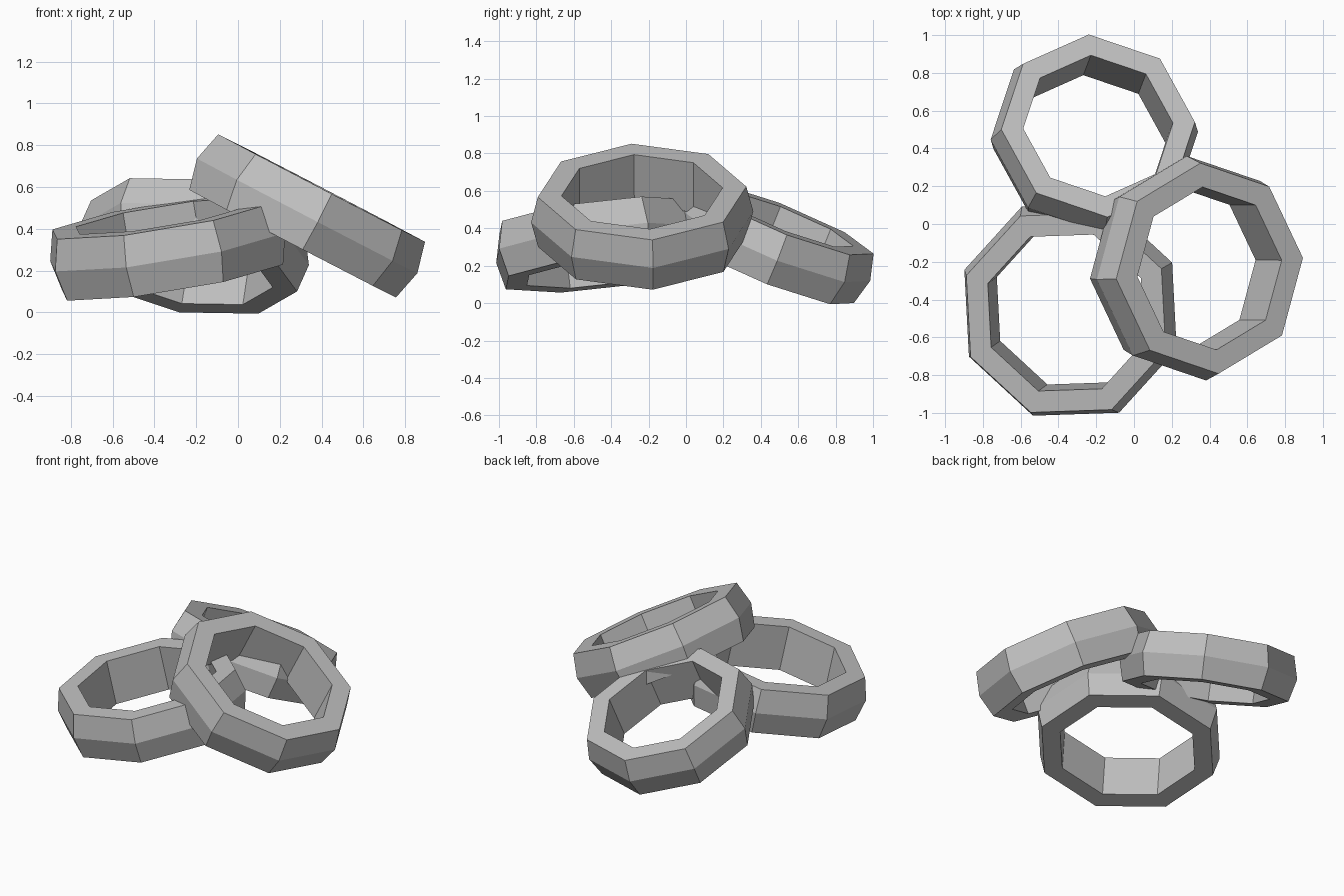
import bpy, bmesh
from math import tau, cos, sin
from mathutils import Vector, Matrix

cube = bpy.data.objects.get("Cube")
if cube:
    bpy.data.objects.remove(cube, do_unlink=True)

SIDES = 8

# Plain grey metal shared by all rings
grey = bpy.data.materials.new("plain_grey")
grey.use_nodes = True
colour = (0.52, 0.52, 0.52, 1)
grey.diffuse_color = colour
bsdf = next(n for n in grey.node_tree.nodes if n.type == 'BSDF_PRINCIPLED')
bsdf.inputs["Base Color"].default_value = colour


def make_ring(name, centre, normal, corner, outer, inner, height, bulge=0.037):
    """Octagonal ring; centre is the middle of its top face, corner points to one vertex."""
    z = Vector(normal).normalized()
    x = Vector(corner)
    x = (x - z * x.dot(z)).normalized()
    y = z.cross(x)
    frame = Matrix((x, y, z)).transposed().to_4x4()
    frame.translation = Vector(centre)

    # Cross-section: flat bore, flat rims, ridged outer wall
    profile = [(inner, 0), (inner, -height), (outer, -height),
               (outer + bulge, -height / 2), (outer, 0)]
    bm = bmesh.new()
    loops = []
    for i in range(SIDES):
        a = tau * i / SIDES
        loops.append([bm.verts.new((r * cos(a), r * sin(a), h)) for r, h in profile])
    for i in range(SIDES):
        here, there = loops[i], loops[(i + 1) % SIDES]
        for j in range(len(profile)):
            k = (j + 1) % len(profile)
            bm.faces.new((here[j], here[k], there[k], there[j]))
    bmesh.ops.recalc_face_normals(bm, faces=bm.faces)

    mesh = bpy.data.meshes.new(name)
    bm.to_mesh(mesh)
    bm.free()
    mesh.materials.append(grey)
    ring = bpy.data.objects.new(name, mesh)
    ring.matrix_world = frame
    bpy.context.collection.objects.link(ring)
    return ring


# Leaning ring on the left, resting on the other two
make_ring("left_leaning_ring", (0.40, -0.235, 0.595), (0.462, -0.005, 0.887),
          (0.98, 0.11, -0.51), 0.56, 0.433, 0.30)

# Nearly level ring at the front right
make_ring("front_right_ring", (-0.36, -0.47, 0.46), (-0.16, -0.114, 0.98),
          (-0.24, 0.51, 0.02), 0.567, 0.445, 0.30)

# Smaller ring at the back, tipped backwards
make_ring("back_ring", (-0.19, 0.52, 0.45), (0.14, 0.368, 0.92),
          (0.33, 0.36, -0.185), 0.52, 0.402, 0.287)
